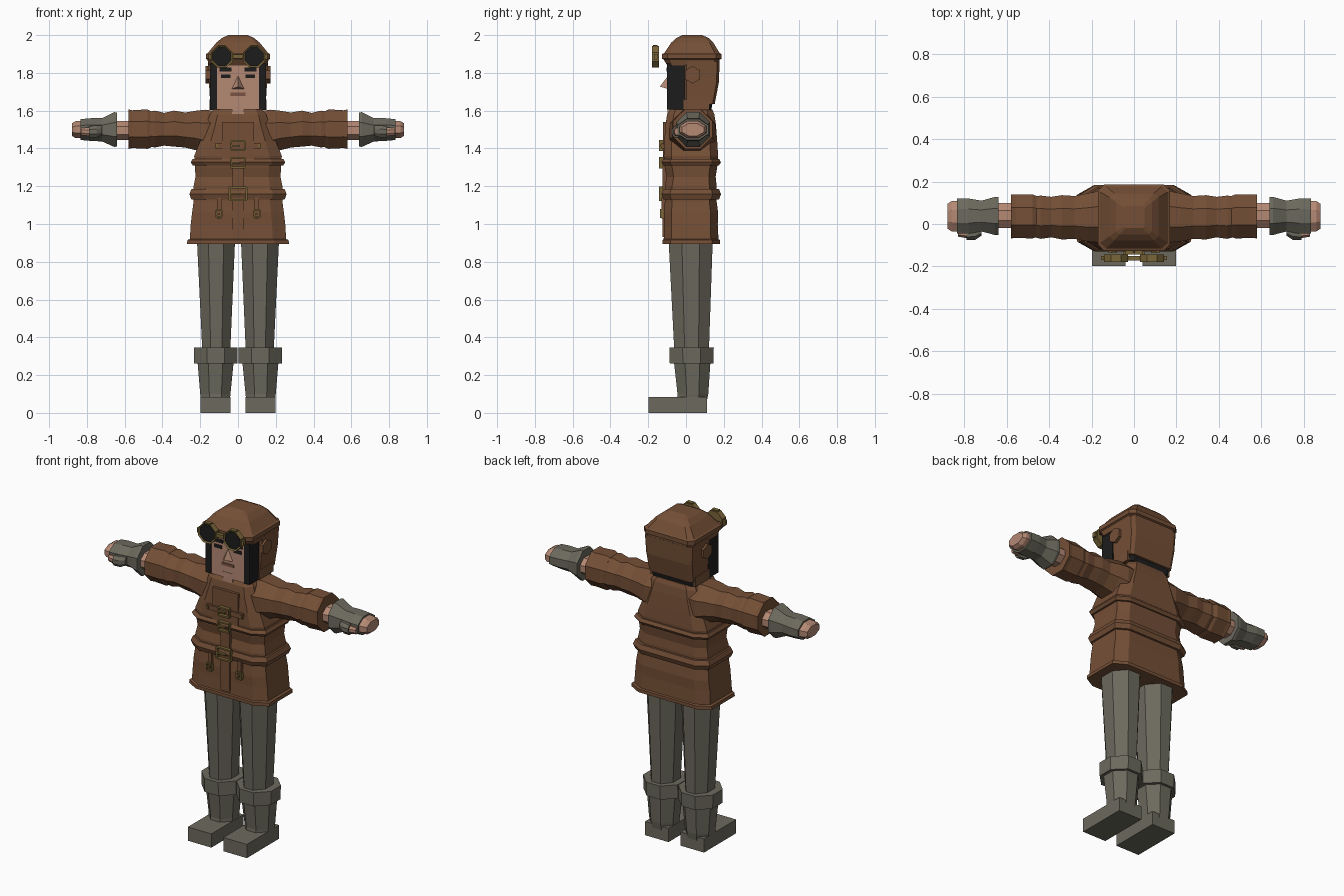
import bpy, bmesh, math
from mathutils import Vector, Matrix

if "Cube" in bpy.data.objects:
    bpy.data.objects.remove(bpy.data.objects["Cube"])


def material(name, r, g, b):
    m = bpy.data.materials.new(name)
    m.use_nodes = True
    m.diffuse_color = (r, g, b, 1)
    m.node_tree.nodes["Principled BSDF"].inputs["Base Color"].default_value = (r, g, b, 1)
    return m


LEATHER = material("brown leather", .175, .078, .037)
CLOTH = material("grey green cloth", .15, .143, .11)
SKIN = material("skin", .46, .25, .175)
BRASS = material("dull brass", .19, .13, .04)
BLACK = material("black lining", .012, .012, .012)
LIP = material("brown lip", .19, .085, .055)


def finish(bm, name, *mats):
    bmesh.ops.recalc_face_normals(bm, faces=bm.faces)
    me = bpy.data.meshes.new(name)
    bm.to_mesh(me)
    bm.free()
    for m in mats:
        me.materials.append(m)
    ob = bpy.data.objects.new(name, me)
    bpy.context.collection.objects.link(ob)
    return ob


def loft(name, mat, rows, axis="z", cut=.3):
    """Join chamfered rectangles; each row is position, low/high of both other axes."""
    bm = bmesh.new()
    rings = []
    for t, a0, a1, b0, b1 in rows:
        ca, cb = (a0 + a1) / 2, (b0 + b1) / 2
        ha, hb = (a1 - a0) / 2, (b1 - b0) / 2
        k = 1 - cut * 2
        outline = [(1, -k), (1, k), (k, 1), (-k, 1), (-1, k), (-1, -k), (-k, -1), (k, -1)]
        ring = []
        for u, v in outline:
            p, q = ca + u * ha, cb + v * hb
            ring.append(bm.verts.new((p, q, t) if axis == "z" else (t, p, q)))
        rings.append(ring)
    for r, s in zip(rings, rings[1:]):
        for i in range(8):
            j = (i + 1) % 8
            bm.faces.new((r[i], r[j], s[j], s[i]))
    bm.faces.new(rings[0])
    bm.faces.new(rings[-1])
    return finish(bm, name, mat)


def box(name, mat, x0, x1, y0, y1, z0, z1):
    bm = bmesh.new()
    size = Matrix.Diagonal((x1 - x0, y1 - y0, z1 - z0, 1))
    mid = Vector((x0 + x1, y0 + y1, z0 + z1)) / 2
    bmesh.ops.create_cube(bm, size=1, matrix=Matrix.Translation(mid) @ size)
    return finish(bm, name, mat)


def sbox(name, mat, s, x0, x1, *rest):
    """Box on the side given by the sign s."""
    a, b = sorted((s * x0, s * x1))
    return box(name, mat, a, b, *rest)


def disc(name, mats, centre, radius, depth, axis, sides=8, rim=0):
    """Polygonal disc, optionally with an inset face on its front."""
    bm = bmesh.new()
    turn = Matrix.Rotation(math.pi / 2, 4, "X" if axis == "y" else "Y")
    spin = Matrix.Rotation(math.pi / sides, 4, "Z")
    bmesh.ops.create_cone(bm, cap_ends=True, segments=sides, radius1=radius, radius2=radius,
                          depth=depth, matrix=Matrix.Translation(centre) @ turn @ spin)
    if rim:
        bm.normal_update()
        front = min(bm.faces, key=lambda f: f.calc_center_median().y)
        bmesh.ops.inset_individual(bm, faces=[front], thickness=rim, depth=-.006)
        front.material_index = 1
    return finish(bm, name, *mats)


def buckle(name, z, hx, hz, y, x=0, bar=.009):
    """Open rectangular frame with a centre prong."""
    for s in (-1, 1):
        side = x + s * hx
        box(name + "_side", BRASS, side - bar / 2, side + bar / 2, y, y + .02, z - hz, z + hz)
        edge = z + s * hz
        box(name + "_edge", BRASS, x - hx, x + hx, y, y + .02, edge - bar / 2, edge + bar / 2)
    box(name + "_prong", BRASS, x - hx, x + hx * .3, y, y + .02, z - bar / 2, z + bar / 2)


# Jacket: half width, front and back at each height
coat = [(.895, .27, -.125, .18), (.915, .268, -.125, .18), (.92, .255, -.118, .172),
        (1.0, .25, -.115, .168), (1.06, .243, -.117, .17), (1.12, .235, -.112, .162),
        (1.2, .235, -.112, .162), (1.25, .225, -.102, .157), (1.3, .228, -.112, .165),
        (1.36, .232, -.118, .17), (1.44, .2, -.115, .165), (1.53, .165, -.108, .158),
        (1.58, .15, -.1, .15), (1.605, .13, -.085, .14)]
loft("jacket", LEATHER, [(z, -h, h, f, b) for z, h, f, b in coat], cut=.14)
for name, z0, z1, h in (("lower_belt", 1.13, 1.185, .257), ("chest_belt", 1.31, 1.345, .25)):
    m = (z0 + z1) / 2
    loft(name, LEATHER, [(z0, -h + .01, h - .01, -.12, .175), (m, -h, h, -.13, .185),
                         (z1, -h + .01, h - .01, -.12, .175)], cut=.14)

# Chest panel, collar and fastenings
box("chest_panel", LEATHER, -.085, .085, -.123, -.1, 1.345, 1.54)
box("chest_strap", LEATHER, -.12, .12, -.13, -.1, 1.4, 1.43)
box("jacket_placket", LEATHER, -.03, .03, -.124, -.1, .93, 1.31)
box("neck", SKIN, -.032, .032, -.098, .1, 1.56, 1.64)
buckle("strap_buckle", 1.415, .036, .024, -.143)
buckle("chest_buckle", 1.325, .036, .026, -.143)
buckle("belt_buckle", 1.16, .045, .033, -.143)
for s in (-1, 1):
    sbox("strap_stud", BRASS, s, .105, .12, -.136, -.12, 1.408, 1.423)
    sbox("hanging_strap", LEATHER, s, .088, .112, -.129, -.1, 1.03, 1.14)
    buckle("hanging_buckle", 1.055, .015, .02, -.138, x=s * .1, bar=.008)

for s in (-1, 1):
    # Sleeve with folds and a wide cuff: distance, low/high depth, low/high height
    sleeve = [(.1, -.08, .15, 1.4, 1.595), (.17, -.087, .155, 1.37, 1.605),
              (.22, -.083, .145, 1.39, 1.6), (.28, -.07, .132, 1.405, 1.59),
              (.34, -.073, .136, 1.41, 1.6), (.39, -.063, .128, 1.415, 1.588),
              (.44, -.07, .134, 1.405, 1.6), (.47, -.062, .13, 1.41, 1.595)]
    cuff = [(.46, -.062, .132, 1.405, 1.597), (.48, -.068, .14, 1.398, 1.607),
            (.56, -.066, .138, 1.402, 1.602), (.58, -.068, .14, 1.398, 1.607)]
    wrist = [(.56, -.02, .1, 1.445, 1.545), (.68, -.02, .1, 1.445, 1.545)]
    glove = [(.64, -.052, .128, 1.41, 1.59), (.655, -.052, .128, 1.408, 1.592),
             (.72, -.035, .11, 1.437, 1.56), (.78, -.045, .12, 1.44, 1.56),
             (.835, -.045, .12, 1.445, 1.555)]
    fingers = [(.8, -.035, .108, 1.453, 1.548), (.86, -.035, .108, 1.455, 1.545),
               (.88, -.022, .095, 1.467, 1.532)]
    thumb = [(.72, -.055, -.02, 1.47, 1.52), (.75, -.075, -.02, 1.458, 1.522),
             (.79, -.075, -.03, 1.458, 1.518)]
    tip = [(.78, -.068, -.032, 1.465, 1.512), (.83, -.06, -.032, 1.47, 1.508)]
    for name, mat, rows in (("sleeve", LEATHER, sleeve), ("sleeve_cuff", LEATHER, cuff),
                            ("wrist", SKIN, wrist), ("glove", CLOTH, glove),
                            ("fingers", SKIN, fingers), ("glove_thumb", CLOTH, thumb),
                            ("thumb_tip", SKIN, tip)):
        loft(name, mat, [(s * r[0], *r[1:]) for r in rows], axis="x")

    # Trouser leg, boot shaft, boot cuff and foot
    leg = [(.3, .04, .19, -.06, .12), (.35, .04, .19, -.063, .122), (.93, .015, .218, -.093, .142)]
    shaft = [(.05, .045, .193, -.05, .108), (.1, .04, .2, -.045, .118), (.28, .022, .215, -.065, .13)]
    band = [(.262, .002, .232, -.086, .145), (.345, .002, .234, -.088, .147)]
    for name, rows in (("trouser_leg", leg), ("boot_shaft", shaft), ("boot_cuff", band)):
        rows = [(z, *sorted((s * a, s * b)), f, k) for z, a, b, f, k in rows]
        loft(name, CLOTH, rows)
    sbox("boot_foot", CLOTH, s, .04, .198, -.198, .11, 0, .083)

# Head and face
box("head", SKIN, -.115, .115, -.096, .1, 1.605, 1.87)
bm = bmesh.new()
corners = [bm.verts.new(p) for p in ((-.033, -.095, 1.715), (.033, -.095, 1.715),
                                    (0, -.095, 1.785), (0, -.138, 1.727))]
for trio in ((0, 1, 2), (0, 1, 3), (1, 2, 3), (2, 0, 3)):
    bm.faces.new([corners[i] for i in trio])
finish(bm, "nose", SKIN)
box("mouth", LIP, -.04, .04, -.1, -.094, 1.678, 1.695)
for s in (-1, 1):
    sbox("eyebrow", BLACK, s, .035, .098, -.102, -.094, 1.808, 1.828)
    sbox("eye", BLACK, s, .04, .09, -.1, -.094, 1.772, 1.792)

# Flying cap: crown, rear shell, black lining and ear pads
crown = [(1.84, -.155, .155, -.1, .176), (1.87, -.162, .162, -.118, .178),
         (1.875, -.17, .17, -.127, .187), (1.9, -.17, .17, -.127, .187),
         (1.905, -.16, .16, -.115, .178), (1.96, -.115, .115, -.078, .145),
         (1.985, -.085, .085, -.05, .12), (2.0, -.05, .05, -.02, .085)]
loft("cap_crown", LEATHER, crown, cut=.09)
loft("cap_shell", LEATHER, [(1.635, -.147, .147, -.01, .152), (1.75, -.154, .154, -.01, .174),
                            (1.86, -.16, .16, -.01, .178)], cut=.07)
loft("cap_lining", BLACK, [(1.603, -.138, .138, -.01, .134), (1.66, -.141, .141, -.01, .144)], cut=.07)
for s in (-1, 1):
    sbox("side_lining", BLACK, s, .11, .147, -.1, -.008, 1.605, 1.85)
    sbox("cap_side_edge", LEATHER, s, .13, .15, -.012, .125, 1.603, 1.66)
    disc("ear_pad", [LEATHER], (s * .16, .035, 1.79), .046, .022, "x", sides=6)

# Goggles
for s in (-1, 1):
    disc("goggle_eyepiece", [BRASS, BLACK], (s * .085, -.162, 1.885), .062, .036, "y", rim=.009)
    sbox("goggle_clip", BRASS, s, .065, .105, -.175, -.15, 1.935, 1.948)
    sbox("goggle_strap_end", BRASS, s, .135, .155, -.17, -.15, 1.87, 1.9)
box("goggle_bridge", BRASS, -.035, .035, -.172, -.15, 1.877, 1.897)
